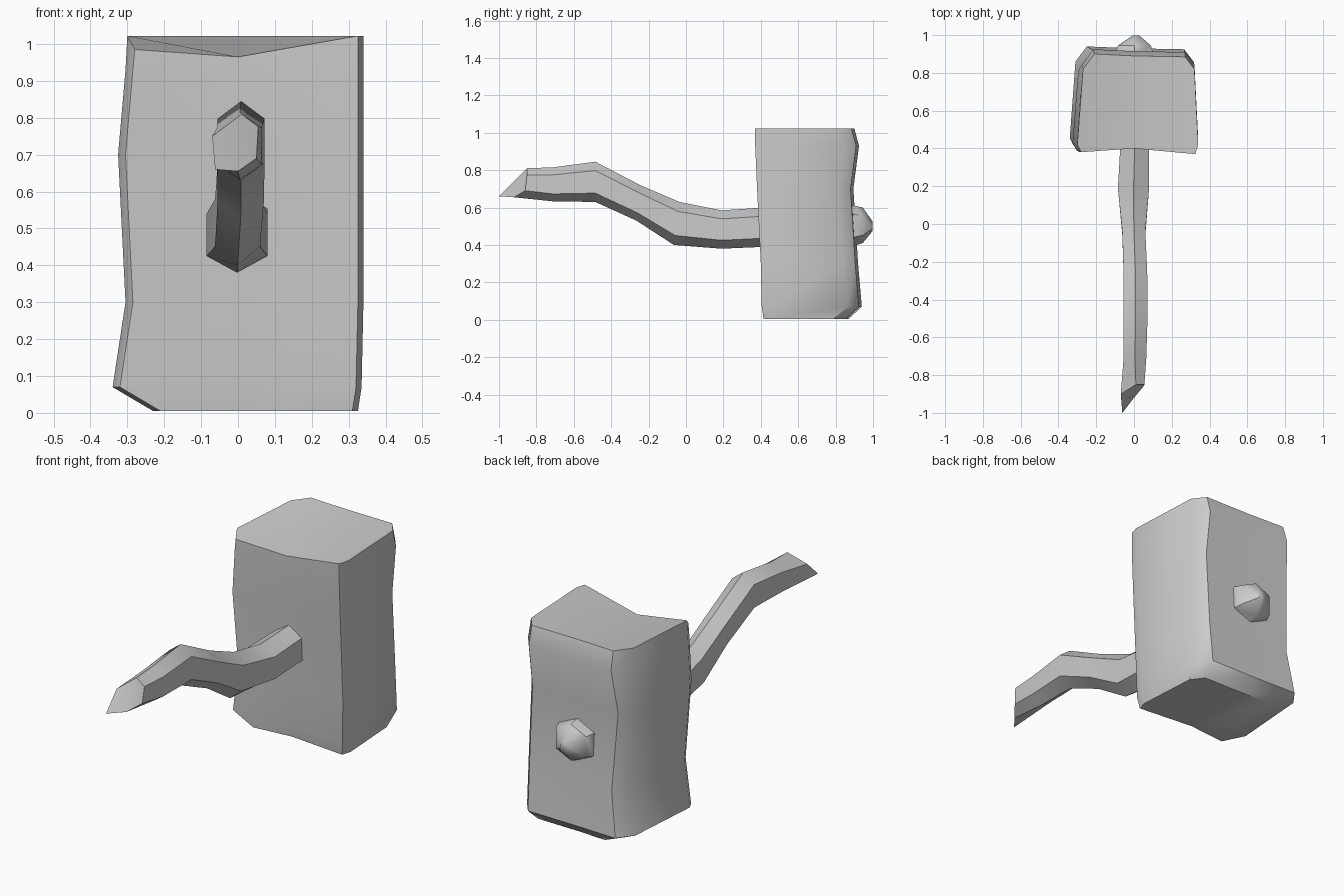
import bpy
import bmesh
import math

if "Cube" in bpy.data.objects:
    bpy.data.objects.remove(bpy.data.objects["Cube"])


def loft(name, rings, cap_start, cap_end):
    """Skin a list of equal-length rings; caps are lists of index loops."""
    bm = bmesh.new()
    vs = [[bm.verts.new(p) for p in ring] for ring in rings]
    n = len(rings[0])
    for a, b in zip(vs, vs[1:]):
        for i in range(n):
            j = (i + 1) % n
            bm.faces.new((a[i], a[j], b[j], b[i]))
    for ring, caps in ((vs[0], cap_start), (vs[-1], cap_end)):
        for cap in caps:
            bm.faces.new([ring[i] for i in cap])
    bmesh.ops.recalc_face_normals(bm, faces=bm.faces)
    mesh = bpy.data.meshes.new(name)
    bm.to_mesh(mesh)
    bm.free()
    ob = bpy.data.objects.new(name, mesh)
    bpy.context.collection.objects.link(ob)
    bpy.ops.object.select_all(action='DESELECT')
    ob.select_set(True)
    bpy.context.view_layer.objects.active = ob
    bpy.ops.object.shade_smooth_by_angle(angle=math.radians(40))
    return ob


# Head: uneven stone-like block, sections stacked from bottom to top
def head_ring(z, xl, xr, yf, yb, dz=(0, 0, 0)):
    return [
        (xl + 0.02, yf + 0.01, z + dz[0]),      # front left
        (0.0, yf + 0.03, z + dz[1]),            # front middle
        (xr - 0.015, yf, z + dz[2]),            # front right
        (xr, yf + 0.05, z),
        (xr - 0.02, yb - 0.08, z),              # back right, rounded
        (xr - 0.07, yb - 0.015, z),
        (0.0, yb - 0.01, z),                    # back middle
        (xl + 0.09, yb, z),                     # back left, rounded
        (xl + 0.03, yb - 0.08, z),
        (xl, yf + 0.05, z),
    ]


head_sections = [
    (0.005, -0.23, 0.325, 0.415, 0.87),
    (0.07, -0.34, 0.335, 0.405, 0.94),
    (0.30, -0.305, 0.34, 0.40, 0.92),
    (0.70, -0.325, 0.34, 0.38, 0.895),
    (0.93, -0.305, 0.34, 0.37, 0.925),
    (1.022, -0.30, 0.34, 0.37, 0.90, (-0.037, -0.057, 0)),
]
halves = [(0, 1, 6, 7, 8, 9), (1, 2, 3, 4, 5, 6)]
loft("hammer_head", [head_ring(*s) for s in head_sections], halves, halves)


# Handle: six-sided crooked branch; y, left x, right x, bottom z, top z, lean
def branch_ring(y, xl, xr, zb, zt, lean=0.0):
    xm, zm, q = (xl + xr) / 2, (zb + zt) / 2, (zt - zb) * 0.28
    return [(xm, y + lean, zt), (xr, y + lean / 2, zm + q),
            (xr, y - lean / 2, zm - q), (xm, y - lean, zb),
            (xl, y - lean / 2, zm - q), (xl, y + lean / 2, zm + q)]


broken_end = [(0.01, -0.85, 0.81), (0.055, -0.85, 0.775), (0.05, -0.86, 0.69),
              (0.0, -0.92, 0.655), (-0.062, -1.0, 0.66), (-0.07, -0.90, 0.75)]
branch_sections = [
    (-0.71, -0.055, 0.065, 0.633, 0.815),
    (-0.485, -0.055, 0.072, 0.63, 0.845),
    (-0.255, -0.055, 0.07, 0.53, 0.72, 0.01),
    (-0.05, -0.062, 0.06, 0.40, 0.63, 0.015),
    (0.19, -0.085, 0.08, 0.38, 0.585),
    (0.42, -0.072, 0.08, 0.39, 0.60),
    (0.90, -0.10, 0.105, 0.395, 0.61),
    (0.945, -0.085, 0.09, 0.41, 0.60),
]
tip = [(0.01 + 0.02 * math.sin(i * math.pi / 3), 0.998,
        0.50 + 0.025 * math.cos(i * math.pi / 3)) for i in range(6)]
rings = [broken_end] + [branch_ring(*s) for s in branch_sections] + [tip]
loft("handle", rings, [(0, 1, 2, 3), (0, 3, 4, 5)], [tuple(range(6))])
